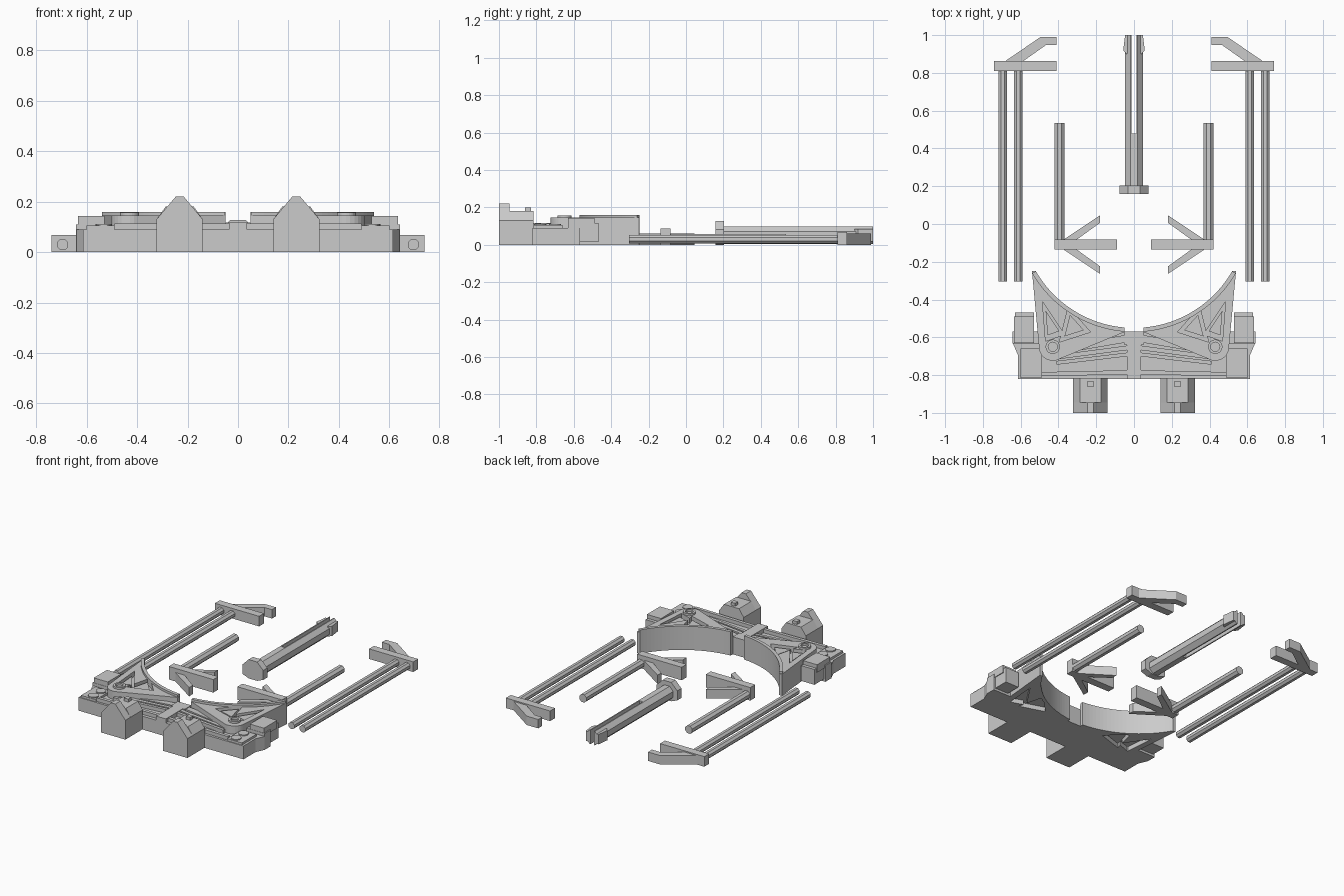
import bpy, bmesh
from math import pi, cos, sin, atan2

if "Cube" in bpy.data.objects:
    bpy.data.objects.remove(bpy.data.objects["Cube"])


def prism(name, pts, a, b, axis='Z', mirror=False):
    """Extrude a 2D outline from a to b: Z uses (x, y), Y uses (x, z)."""
    bm = bmesh.new()
    place = (lambda p, h: (p[0], p[1], h)) if axis == 'Z' else (lambda p, h: (p[0], h, p[1]))
    lo = [bm.verts.new(place(p, a)) for p in pts]
    hi = [bm.verts.new(place(p, b)) for p in pts]
    bm.faces.new(lo)
    bm.faces.new(hi)
    for i in range(len(pts)):
        j = (i + 1) % len(pts)
        bm.faces.new((lo[i], lo[j], hi[j], hi[i]))
    bmesh.ops.recalc_face_normals(bm, faces=bm.faces)
    me = bpy.data.meshes.new(name)
    bm.to_mesh(me)
    bm.free()
    ob = bpy.data.objects.new(name, me)
    bpy.context.collection.objects.link(ob)
    if mirror:
        add_mirror(ob)
    return ob


def add_mirror(ob):
    m = ob.modifiers.new("mirror", 'MIRROR')
    m.use_clip = False
    m.use_mirror_merge = False


def box(name, x0, x1, y0, y1, z0, z1, mirror=False):
    return prism(name, [(x0, y0), (x1, y0), (x1, y1), (x0, y1)], z0, z1, 'Z', mirror)


def ngon(cx, cy, r, n, start=0.0):
    return [(cx + r * cos(start + 2 * pi * i / n), cy + r * sin(start + 2 * pi * i / n)) for i in range(n)]


def octagon(cx, cz, apothem):
    return ngon(cx, cz, apothem / cos(pi / 8), 8, pi / 8)


def arc(cx, cy, r, a0, a1, n):
    return [(cx + r * cos(a0 + (a1 - a0) * i / n), cy + r * sin(a0 + (a1 - a0) * i / n)) for i in range(n + 1)]


def cut(ob, cutters):
    for c in cutters:
        m = ob.modifiers.new("cut", 'BOOLEAN')
        m.operation, m.object, m.solver = 'DIFFERENCE', c, 'EXACT'
    bpy.context.view_layer.objects.active = ob
    for m in list(ob.modifiers):
        bpy.ops.object.modifier_apply(modifier=m.name)
    for c in cutters:
        bpy.data.objects.remove(c)


# Long outer arms: twin rods, crossbar and hooked brace
for i, x in enumerate((-0.695, -0.612)):
    prism(f"outer_rod_{i}", octagon(x, 0.03, 0.022), -0.305, 0.82, 'Y', True)
box("outer_crossbar", -0.74, -0.41, 0.81, 0.862, 0, 0.068, True)
prism("outer_hook", [(-0.685, 0.86), (-0.59, 0.86), (-0.465, 0.948), (-0.41, 0.948),
                     (-0.41, 0.99), (-0.495, 0.99)], 0, 0.06, 'Z', True)

# Short inner arms: rod, crossbar and two diagonal braces
prism("inner_rod", octagon(-0.395, 0.033, 0.026), -0.09, 0.535, 'Y', True)
box("inner_crossbar", -0.422, -0.09, -0.135, -0.082, 0, 0.088, True)
for side, s in (("back", 1), ("front", -1)):
    prism(f"inner_brace_{side}", [(-0.375, -0.109 + s * 0.025), (-0.305, -0.109 + s * 0.025),
                                  (-0.18, -0.109 + s * 0.115), (-0.18, -0.109 + s * 0.155)],
          0, 0.06, 'Z', True)

# Split locking pin
prism("pin_head", [(x, max(z, 0)) for x, z in octagon(0, 0.05, 0.077)], 0.158, 0.203, 'Y')
prism("pin_shaft", octagon(0, 0.051, 0.047), 0.2, 0.478, 'Y')
half = [(x, z) for x, z in octagon(0, 0.051, 0.047) if x < 0]
half = [(-0.012, 0.098)] + half + [(-0.012, 0.004)]
prism("pin_prong", half, 0.478, 1.0, 'Y', True)
prism("pin_barb", [(-0.04, 0.90), (-0.057, 0.92), (-0.047, 1.0), (-0.02, 1.0), (-0.02, 0.91)],
      0.018, 0.084, 'Z', True)

# Base body
outline = [(0.615, -0.82), (0.615, -0.65), (0.53, -0.58), (0.42, -0.64),
           (0.35, -0.63), (0.05, -0.57)]
prism("base_body", outline + [(-x, y) for x, y in reversed(outline)], 0, 0.09)
prism("base_end_pad", [(-0.60, -0.815), (-0.49, -0.815), (-0.49, -0.66), (-0.60, -0.66)],
      0.09, 0.105, 'Z', True)
for i, y in enumerate((-0.70, -0.78)):
    prism(f"base_stud_{i}", ngon(-0.532, y, 0.032, 20), 0.09, 0.112, 'Z', True)

# Ribs meeting at the centre of the base
box("centre_block", -0.036, 0.036, -0.82, -0.64, 0.09, 0.118)
box("centre_back_pad", -0.05, 0.05, -0.64, -0.57, 0.09, 0.118)
for i, (y0, y1, t) in enumerate(((-0.67, -0.605, 0.04), (-0.705, -0.655, 0.024),
                                 (-0.735, -0.69, 0.02), (-0.795, -0.785, 0.022))):
    x = -0.49 if i == 3 else -0.41
    prism(f"base_rib_{i}", [(x, y0 - t / 2), (-0.03, y1 - t / 2), (-0.03, y1 + t / 2), (x, y0 + t / 2)],
          0.09, 0.114, 'Z', True)

# Side clips
box("clip_lower", -0.63, -0.53, -0.58, -0.468, 0.015, 0.118, True)
box("clip_upper", -0.635, -0.53, -0.63, -0.49, 0.09, 0.143, True)
box("clip_root", -0.642, -0.50, -0.632, -0.568, 0, 0.11, True)
prism("clip_gusset", [(-0.642, -0.63), (-0.612, -0.70), (-0.55, -0.70), (-0.55, -0.63)], 0, 0.09, 'Z', True)

# Peaked front feet with a stepped ridge
def house(name, peak, y0, y1):
    k = 0.22 - peak
    prism(name, [(-0.323, 0), (-0.14, 0), (-0.14, 0.13), (-0.215 + k, peak), (-0.247 - k, peak),
                 (-0.323, 0.13)], y0, y1, 'Y', True)


house("foot_front", 0.22, -1.0, -0.945)
house("foot_middle", 0.18, -0.945, -0.815)
box("foot_ridge", -0.247, -0.215, -0.862, -0.83, 0.17, 0.2, True)

# Curved jaws with recessed triangles on both faces
C, R = (0, 0.05), 0.6
a0, a1 = atan2(-0.598, -0.05), atan2(-0.30, -0.52)
inner = arc(*C, R, a0, a1, 24)
jaw = prism("jaw", inner + [(-0.54, -0.25), (-0.503, -0.65)]
            + arc(-0.43, -0.65, 0.074, pi, pi * 1.58, 8) + [(-0.05, -0.572)], 0, 0.145)
triangles = (((-0.485, -0.41), (-0.468, -0.62), (-0.368, -0.585)),
             ((-0.348, -0.44), (-0.395, -0.625), (-0.23, -0.572)))
cutters = []
for t in triangles:
    cutters += [prism("cutter", t, 0.11, 0.2), prism("cutter", t, -0.05, 0.03)]
cut(jaw, cutters)
add_mirror(jaw)

# Raised frames inside the jaw recesses
for i, t in enumerate(triangles):
    cx, cy = sum(p[0] for p in t) / 3, sum(p[1] for p in t) / 3
    prism(f"jaw_web_{i}", [(cx + 0.62 * (x - cx), cy + 0.62 * (y - cy)) for x, y in t],
          0.028, 0.135, 'Z', True)

# Jaw lip along the curve, and pivot ring with its pin
prism("jaw_lip", inner + arc(*C, R + 0.022, a1, a0, 24), 0, 0.16, 'Z', True)
ring = prism("pivot_ring", ngon(-0.43, -0.65, 0.038, 24), 0.13, 0.158)
cut(ring, [prism("cutter", ngon(-0.43, -0.65, 0.024, 24), 0.1, 0.2)])
add_mirror(ring)
